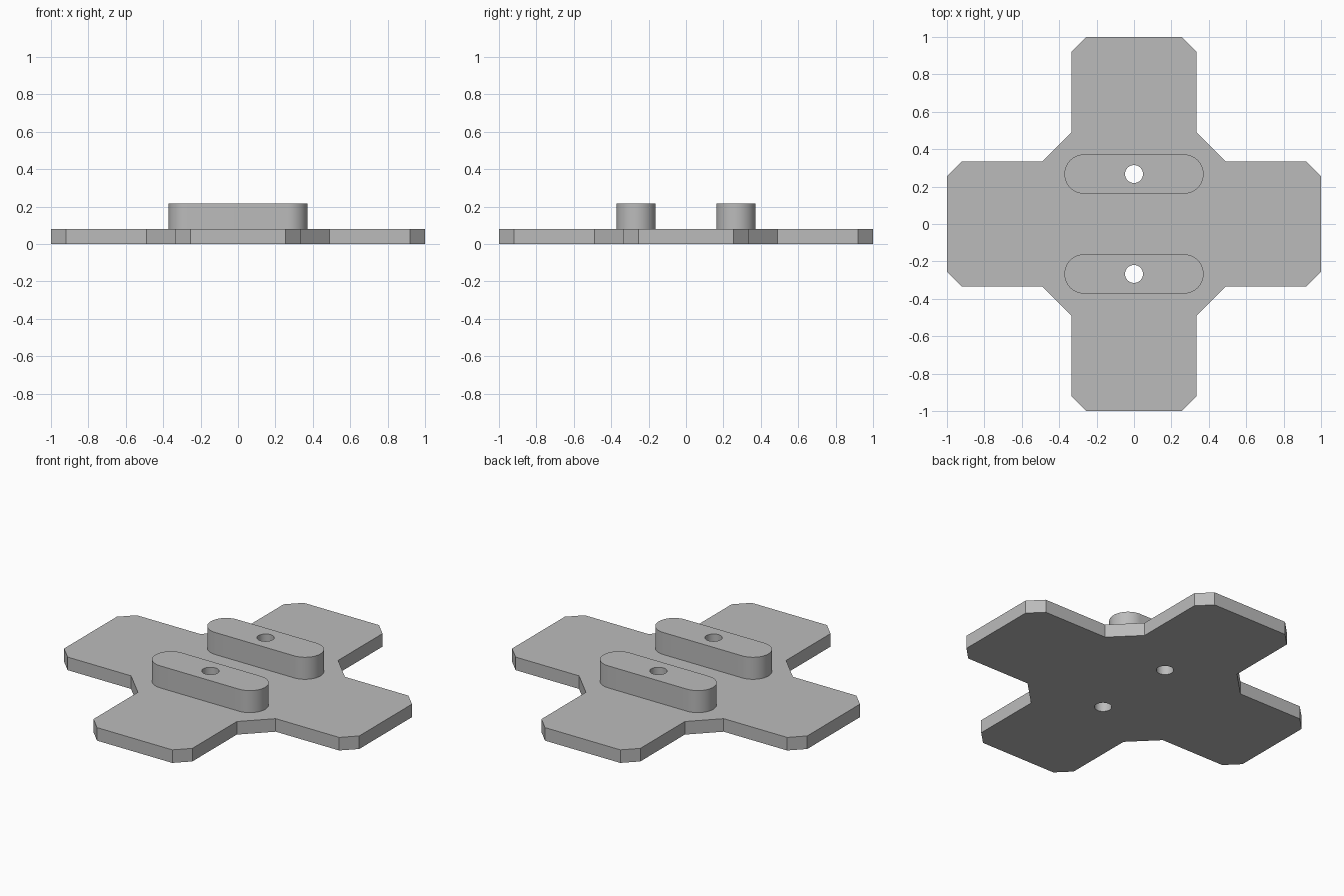
import bpy
import bmesh
from math import cos, sin, pi, radians

if "Cube" in bpy.data.objects:
    bpy.data.objects.remove(bpy.data.objects["Cube"], do_unlink=True)

PLATE_TOP = 0.08
PAD_TOP = 0.215
PAD_Y = 0.267
PAD_RADIUS = 0.105
PAD_HALF = 0.372
HOLE_RADIUS = 0.048

grey = bpy.data.materials.new("plain grey")
grey.use_nodes = True
colour = (0.5, 0.5, 0.5, 1)
grey.diffuse_color = colour
grey.node_tree.nodes["Principled BSDF"].inputs["Base Color"].default_value = colour


def arc(cx, cy, radius, start, end, steps):
    angles = [start + (end - start) * i / steps for i in range(steps + 1)]
    return [(cx + radius * cos(a), cy + radius * sin(a)) for a in angles]


def extrude_outline(name, outline, bottom, top):
    """Solid prism from a counter-clockwise outline."""
    bm = bmesh.new()
    base = bm.faces.new([bm.verts.new((x, y, bottom)) for x, y in outline])
    result = bmesh.ops.extrude_face_region(bm, geom=[base], use_keep_orig=True)
    moved = [g for g in result["geom"] if isinstance(g, bmesh.types.BMVert)]
    bmesh.ops.translate(bm, verts=moved, vec=(0, 0, top - bottom))
    bmesh.ops.recalc_face_normals(bm, faces=bm.faces)
    mesh = bpy.data.meshes.new(name)
    bm.to_mesh(mesh)
    bm.free()
    mesh.materials.append(grey)
    obj = bpy.data.objects.new(name, mesh)
    bpy.context.collection.objects.link(obj)
    return obj


def drill(obj, y):
    """Cut a round vertical hole through the object."""
    circle = arc(0, y, HOLE_RADIUS, 0, 2 * pi, 48)[:-1]
    cutter = extrude_outline("hole_cutter", circle, -0.1, 0.4)
    cutter.hide_render = True
    mod = obj.modifiers.new("hole", "BOOLEAN")
    mod.operation = "DIFFERENCE"
    mod.solver = "EXACT"
    mod.object = cutter
    bpy.context.view_layer.objects.active = obj
    bpy.ops.object.modifier_apply(modifier=mod.name)
    bpy.data.objects.remove(cutter, do_unlink=True)


def smooth(obj):
    bpy.ops.object.select_all(action="DESELECT")
    obj.select_set(True)
    bpy.context.view_layer.objects.active = obj
    bpy.ops.object.shade_smooth_by_angle(angle=radians(30))


# Cross-shaped plate: one chamfered arm turned four times
arm = [(0.49, -0.335), (0.92, -0.335), (1, -0.255),
       (1, 0.255), (0.92, 0.335), (0.49, 0.335)]
cross = []
for turn in range(4):
    cross += arm
    arm = [(-y, x) for x, y in arm]
plate = extrude_outline("cross_plate", cross, 0, PLATE_TOP)

# Two rounded pads, each with a hole running through the plate
for name, y in (("front_pad", -PAD_Y), ("back_pad", PAD_Y)):
    end = PAD_HALF - PAD_RADIUS
    slot = (arc(end, y, PAD_RADIUS, -pi / 2, pi / 2, 32)
            + arc(-end, y, PAD_RADIUS, pi / 2, 3 * pi / 2, 32))
    pad = extrude_outline(name, slot, PLATE_TOP, PAD_TOP)
    drill(pad, y)
    drill(plate, y)
    smooth(pad)
smooth(plate)
